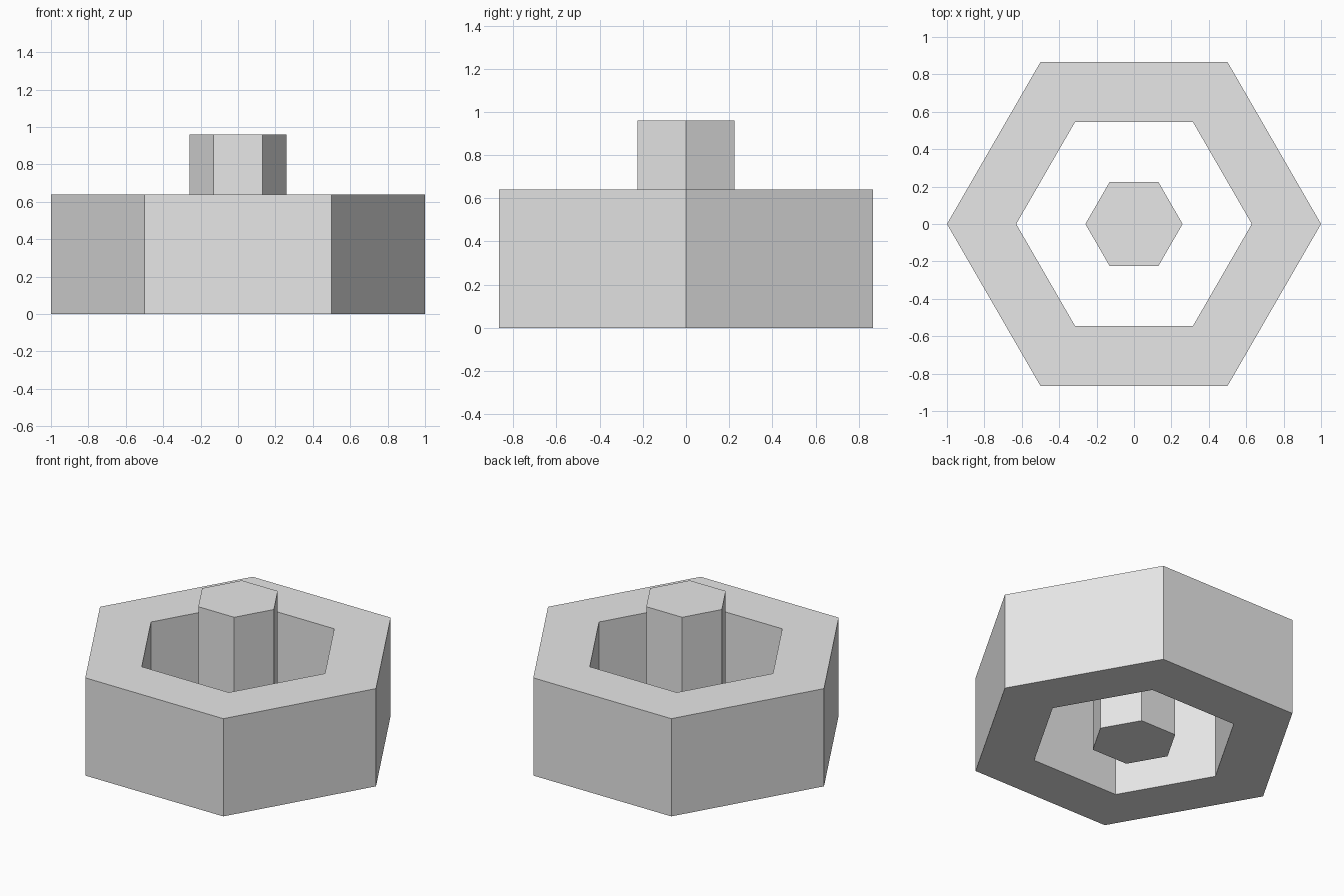
import bpy
import bmesh
from math import cos, sin, pi

if "Cube" in bpy.data.objects:
    bpy.data.objects.remove(bpy.data.objects["Cube"], do_unlink=True)

SIDES = 6

grey = bpy.data.materials.new("light_grey")
grey.use_nodes = True
colour = (0.8, 0.8, 0.8, 1)
grey.diffuse_color = colour
grey.node_tree.nodes["Principled BSDF"].inputs["Base Color"].default_value = colour


def hexagon(bm, radius, z):
    return [bm.verts.new((radius * cos(2 * pi * i / SIDES),
                          radius * sin(2 * pi * i / SIDES), z))
            for i in range(SIDES)]


def bridge(bm, a, b):
    for i in range(SIDES):
        j = (i + 1) % SIDES
        bm.faces.new((a[i], a[j], b[j], b[i]))


def finish(bm, name):
    bmesh.ops.recalc_face_normals(bm, faces=bm.faces)
    mesh = bpy.data.meshes.new(name)
    bm.to_mesh(mesh)
    bm.free()
    mesh.materials.append(grey)
    bpy.context.collection.objects.link(bpy.data.objects.new(name, mesh))


# Outer ring: rectangular section swept round the hexagon
bm = bmesh.new()
section = [(1.0, 0), (1.0, 0.64), (0.63, 0.64), (0.63, 0)]
loops = [hexagon(bm, r, z) for r, z in section]
for k, loop in enumerate(loops):
    bridge(bm, loop, loops[(k + 1) % len(loops)])
finish(bm, "hex_ring")

# Free-standing centre post
bm = bmesh.new()
bottom, top = hexagon(bm, 0.26, 0), hexagon(bm, 0.26, 0.96)
bridge(bm, bottom, top)
bm.faces.new(bottom)
bm.faces.new(top)
finish(bm, "centre_post")
